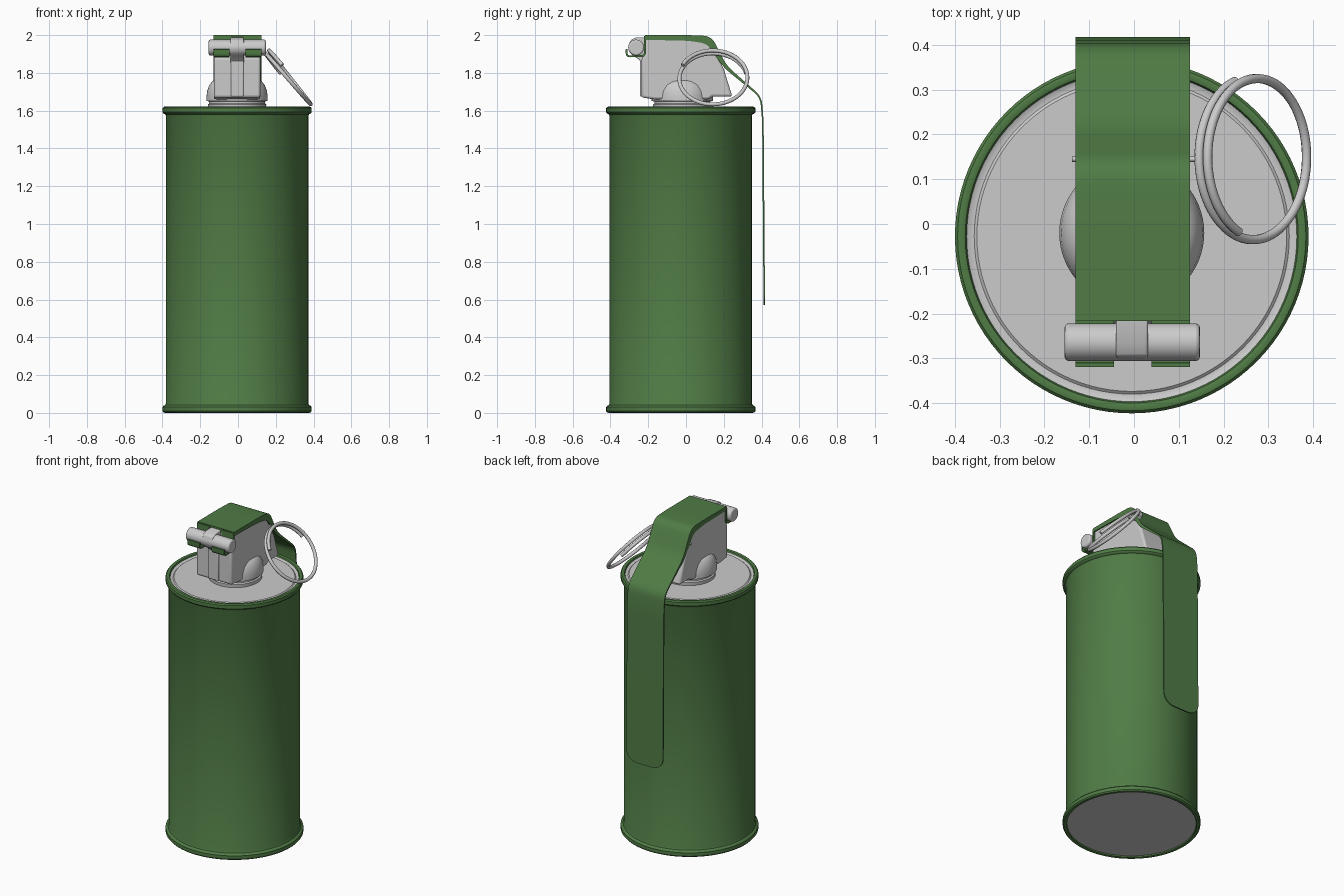
import bpy, bmesh, math
from mathutils import Vector

if "Cube" in bpy.data.objects:
    bpy.data.objects.remove(bpy.data.objects["Cube"])

CX, CY = -0.005, -0.028
green = bpy.data.materials.new("green_paint")
green.diffuse_color = (0.08, 0.2, 0.06, 1)
green.use_nodes = True
green.node_tree.nodes["Principled BSDF"].inputs["Base Color"].default_value = green.diffuse_color


def finish(name, bm, mat=None, bevel=0, angle=35):
    bmesh.ops.recalc_face_normals(bm, faces=bm.faces)
    me = bpy.data.meshes.new(name)
    bm.to_mesh(me)
    bm.free()
    ob = bpy.data.objects.new(name, me)
    bpy.context.collection.objects.link(ob)
    if mat:
        me.materials.append(mat)
    if bevel:
        m = ob.modifiers.new("bevel", 'BEVEL')
        m.width, m.segments, m.limit_method = bevel, 3, 'ANGLE'
    bpy.ops.object.select_all(action='DESELECT')
    bpy.context.view_layer.objects.active = ob
    ob.select_set(True)
    bpy.ops.object.shade_smooth_by_angle(angle=math.radians(angle))
    return ob


def lathe(name, prof, mat=None, steps=96, cx=CX, cy=CY):
    bm = bmesh.new()
    vs = [bm.verts.new((cx + r, cy, z)) for r, z in prof]
    es = [bm.edges.new(p) for p in zip(vs, vs[1:])]
    bmesh.ops.spin(bm, geom=vs + es, cent=(cx, cy, 0), axis=(0, 0, 1),
                   angle=math.tau, steps=steps)
    bmesh.ops.remove_doubles(bm, verts=bm.verts, dist=1e-5)
    return finish(name, bm, mat)


def round_path(pts, reach, n=6):
    # Round each inner corner; points carry (y, z, depth, half width)
    pts = [Vector(p) for p in pts]
    out = [pts[0]]
    for a, b, c in zip(pts, pts[1:], pts[2:]):
        la, lc = (a - b).length, (c - b).length
        s = b.lerp(a, min(reach / la, 0.48))
        e = b.lerp(c, min(reach / lc, 0.48))
        out += [s.lerp(b, i / n).lerp(b.lerp(e, i / n), i / n) for i in range(n + 1)]
    return out + [pts[-1]]


def strip(name, pts, cx, mat):
    # Sweep a flat bar along a path in the YZ plane
    bm = bmesh.new()
    rows = []
    for i, p in enumerate(pts):
        t = pts[min(i + 1, len(pts) - 1)] - pts[max(i - 1, 0)]
        t = Vector((t[0], t[1])).normalized()
        y, z, d, w = p
        yi, zi = y + t.y * d, z - t.x * d
        rows.append([bm.verts.new(c) for c in ((cx - w, yi, zi), (cx - w, y, z),
                                               (cx + w, y, z), (cx + w, yi, zi))])
    for a, b in zip(rows, rows[1:]):
        for k in range(4):
            bm.faces.new((a[k], a[(k + 1) % 4], b[(k + 1) % 4], b[k]))
    bm.faces.new(rows[0])
    bm.faces.new(rows[-1])
    return finish(name, bm, mat)


def extrude(name, prof, x0, x1, bevel):
    bm = bmesh.new()
    f = bm.faces.new([bm.verts.new((x0, y, z)) for y, z in prof])
    g = bmesh.ops.extrude_face_region(bm, geom=[f])['geom']
    bmesh.ops.translate(bm, vec=(x1 - x0, 0, 0),
                        verts=[v for v in g if isinstance(v, bmesh.types.BMVert)])
    return finish(name, bm, None, bevel)


def wire(name, pts, radius):
    cu = bpy.data.curves.new(name, 'CURVE')
    cu.dimensions = '3D'
    cu.bevel_depth, cu.bevel_resolution, cu.use_fill_caps = radius, 3, True
    sp = cu.splines.new('POLY')
    sp.points.add(len(pts) - 1)
    for q, p in zip(sp.points, pts):
        q.co = (*p, 1)
    ob = bpy.data.objects.new(name, cu)
    bpy.context.collection.objects.link(ob)


# Can shell with rolled rims at both ends
half = [(0.368, 0.014), (0.372, 0.003), (0.38, 0), (0.389, 0.002), (0.395, 0.009),
        (0.395, 0.03), (0.39, 0.037), (0.381, 0.041), (0.377, 0.05)]
lathe("can_shell", half + [(r, 1.622 - z) for r, z in reversed(half)], green)

# End discs, the lid with a shallow pressed step
lathe("can_base", [(0, 0.01), (0.371, 0.01)])
lathe("can_lid", [(0.372, 1.612), (0.362, 1.606), (0.352, 1.606), (0.346, 1.611), (0, 1.611)])

# Round fuze collar with domed shoulder
lathe("fuze_collar", [(0.152, 1.6), (0.155, 1.632), (0.148, 1.638), (0.148, 1.648),
                      (0.162, 1.652), (0.162, 1.675), (0.158, 1.705), (0.147, 1.735),
                      (0.13, 1.757), (0.1, 1.77), (0, 1.775)], steps=64, cy=-0.02)

# Fuze housing, front rib and the clamp round the hinge bar
extrude("fuze_housing", [(-0.235, 1.67), (-0.235, 1.88), (-0.217, 1.9), (-0.217, 1.988),
                         (0.1, 1.988), (0.135, 1.95), (0.2, 1.82), (0.245, 1.675),
                         (0.14, 1.675), (0.12, 1.66), (-0.17, 1.66)], -0.128, 0.118, 0.014)
extrude("front_rib", [(-0.244, 1.675), (-0.244, 1.9), (-0.2, 1.9), (-0.2, 1.675)],
        -0.038, 0.03, 0.006)
extrude("hinge_clamp", [(-0.19, 1.99), (-0.265, 1.987), (-0.295, 1.972), (-0.306, 1.94),
                        (-0.3, 1.91), (-0.28, 1.89), (-0.25, 1.872), (-0.235, 1.85),
                        (-0.19, 1.85)], -0.04, 0.031, 0.005)

# Hinge bar
bm = bmesh.new()
bmesh.ops.create_cone(bm, cap_ends=True, segments=32, radius1=0.042, radius2=0.042, depth=0.302)
for v in bm.verts:
    v.co = (v.co.z - 0.004, v.co.x - 0.264, v.co.y + 1.934)
finish("hinge_bar", bm, None, 0.009)

# Safety lever: deep-sided cap, slope, long strip with rounded tip
W = 0.128
path = round_path([(-0.217, 2.0, 0.025, W), (0.02, 2.0, 0.03, W), (0.135, 1.995, 0.045, W),
                   (0.215, 1.838, 0.018, W), (0.4, 1.675, 0.008, W),
                   (0.411, 1.55, 0.008, W), (0.418, 0.64, 0.008, W)], 0.045)
for i in range(1, 9):
    a = i / 8 * math.pi / 2
    path.append(Vector((0.418, 0.64 - 0.07 * math.sin(a), 0.008,
                        0.05 + (W - 0.05) * math.cos(a))))
strip("safety_lever", path, -0.003, green)

# Two lever hooks curling under the hinge bar
for side, cx in (("left", -0.088), ("right", 0.082)):
    hook = round_path([(-0.213, 1.995, 0.01, 0.043), (-0.213, 1.885, 0.01, 0.043),
                       (-0.318, 1.882, 0.01, 0.043), (-0.32, 1.925, 0.01, 0.043)], 0.025)
    strip("lever_hook_" + side, hook, cx, green)

# Split pull ring wound about one and a half turns, tilted outward
centre = Vector((0.27, 0.145, 1.772))
u = Vector((0.64, 0, -0.77))
n = Vector((0.77, 0, 0.64))
pts = []
for i in range(121):
    t = i / 120
    a = math.radians(105 + 500 * t)
    pts.append(centre + u * 0.18 * math.cos(a) + Vector((0, 0.18 * math.sin(a), 0))
               + n * (0.034 * t - 0.017))
wire("pull_ring", pts, 0.0105)

# Thin safety pin through the housing
wire("safety_pin", [(-0.138, 0.145, 1.9), (0.162, 0.145, 1.9)], 0.006)
